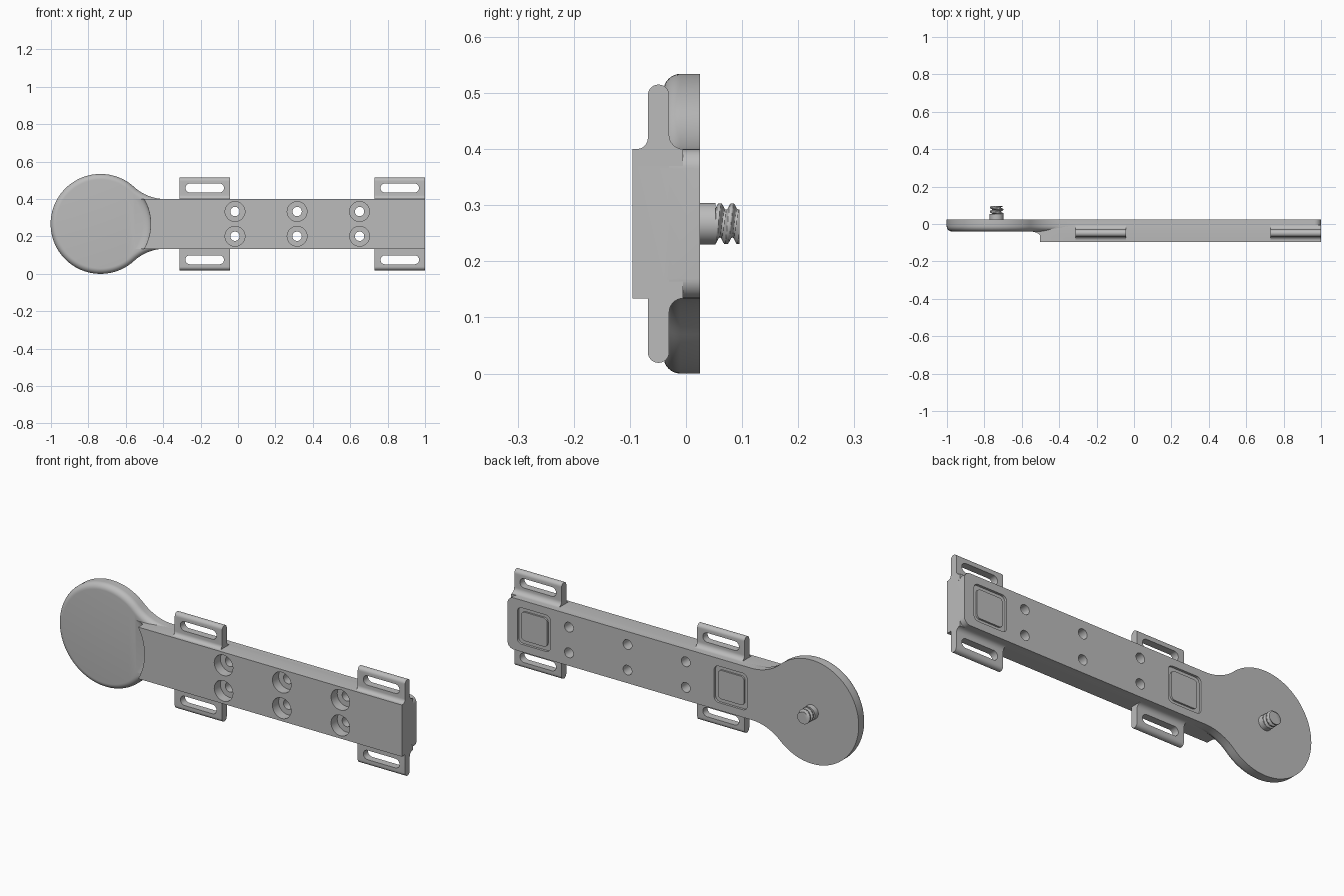
import bpy, bmesh
from math import sin, cos, pi, sqrt, atan2

if "Cube" in bpy.data.objects:
    bpy.data.objects.remove(bpy.data.objects["Cube"])

grey = bpy.data.materials.new("plain grey")
grey.use_nodes = True
colour = (0.5, 0.5, 0.5, 1)
grey.diffuse_color = colour
grey.node_tree.nodes["Principled BSDF"].inputs["Base Color"].default_value = colour

MID, HALF = 0.267, 0.133           # centre height and half height of the arm
FRONT, BACK = -0.095, 0.025
DISC_X, DISC_R = -0.735, 0.267


def loft(name, rings):
    """Closed solid through a stack of matching rings."""
    bm = bmesh.new()
    rows = [[bm.verts.new(p) for p in ring] for ring in rings]
    n = len(rows[0])
    for a, b in zip(rows, rows[1:]):
        for i in range(n):
            j = (i + 1) % n
            bm.faces.new((a[i], a[j], b[j], b[i]))
    bm.faces.new(rows[0])
    bm.faces.new(rows[-1])
    bmesh.ops.recalc_face_normals(bm, faces=bm.faces)
    mesh = bpy.data.meshes.new(name)
    bm.to_mesh(mesh)
    bm.free()
    mesh.materials.append(grey)
    ob = bpy.data.objects.new(name, mesh)
    bpy.context.collection.objects.link(ob)
    return ob


def prism_y(name, pts, y0, y1):
    return loft(name, [[(x, y, z) for x, z in pts] for y in (y0, y1)])


def prism_x(name, pts, x0, x1):
    return loft(name, [[(x, y, z) for y, z in pts] for x in (x0, x1)])


def arc(cx, cz, r, a0, a1, n=8):
    """Points on an arc, angles in degrees."""
    steps = [(a0 + (a1 - a0) * i / n) * pi / 180 for i in range(n + 1)]
    return [(cx + r * cos(t), cz + r * sin(t)) for t in steps]


def rounded(cx, cz, w, h, r):
    pts = []
    for k, (sx, sz) in enumerate(((1, 1), (-1, 1), (-1, -1), (1, -1))):
        pts += arc(cx + sx * (w / 2 - r), cz + sz * (h / 2 - r), r, 90 * k, 90 * k + 90)
    return pts


def lathe(name, profile, cx=DISC_X, n=96):
    """Solid turned about a front-to-back axis, profile as (radius, y)."""
    return loft(name, [[(cx + r * cos(2 * pi * i / n), y, MID + r * sin(2 * pi * i / n))
                        for i in range(n)] for r, y in profile])


def combine(ob, other, operation):
    mod = ob.modifiers.new(operation, 'BOOLEAN')
    mod.operation, mod.object, mod.solver = operation, other, 'EXACT'
    bpy.context.view_layer.objects.active = ob
    bpy.ops.object.modifier_apply(modifier=mod.name)
    bpy.data.objects.remove(other)


# Arm: square front slab and a back slab with rounded end corners
lo, hi = MID - HALF, MID + HALF
body = prism_y("arm_body", [(-0.62, lo), (1, lo), (1, hi), (-0.62, hi)], FRONT, -0.03)
back_pts = [(-0.62, lo)] + arc(0.965, lo + 0.035, 0.035, -90, 0) \
    + arc(0.965, hi - 0.035, 0.035, 0, 90) + [(-0.62, hi)]
combine(body, prism_y("back_slab", back_pts, -0.03, BACK), 'UNION')

# Curved shoulder where the arm steps down to the disc
step = [(0.01, -0.039)] + [(0.212 + 0.056 * sin(t * pi / 16), -0.039 - 0.026 * (1 - cos(t * pi / 16)))
                           for t in range(9)] + [(0.268, -0.13), (0.01, -0.13)]
combine(body, lathe("shoulder_cutter", step), 'DIFFERENCE')


# Disc and flared neck, with a rounded front rim
def paddle(inset):
    flare = 0.244
    dz = HALF + flare
    dx = sqrt((DISC_R + flare) ** 2 - dz ** 2)
    a = atan2(dz, dx) * 180 / pi
    top = [(-0.36, MID + HALF - inset)]
    top += arc(DISC_X + dx, MID + dz, flare + inset, 270, 180 + a, 14)
    top += arc(DISC_X, MID, DISC_R - inset, a, 180, 48)[1:]
    return top + [(x, 2 * MID - z) for x, z in reversed(top[:-1])]


layers = [(0, BACK), (0, -0.01)]
layers += [(0.03 * (1 - cos(t * pi / 16)), -0.01 - 0.03 * sin(t * pi / 16)) for t in range(1, 9)]
disc = loft("disc", [[(x, y, z) for x, z in paddle(d)] for d, y in layers])
combine(body, disc, 'UNION')

# Strap tabs with rounded tips, root fillets and slots
y_front, y_back = -0.068, -0.03
y_mid, tip_r = (y_front + y_back) / 2, (y_back - y_front) / 2
for x0, x1 in ((-0.313, -0.043), (0.73, 1)):
    for up in (1, -1):
        tip = arc(y_mid, MID + 0.248 - tip_r, tip_r, 180, 0, 14)
        root_back = arc(y_back + 0.025, hi + 0.025, 0.025, 180, 270)
        if up == 1:
            root_front = arc(y_front - 0.02, hi + 0.02, 0.02, 270, 360)
        else:
            root_front = [(y_front, hi)]
        pts = [(root_front[0][0], hi - 0.03)] + root_front + tip + root_back
        pts.append((root_back[-1][0], hi - 0.03))
        tab = prism_x("strap_tab", [(y, MID + up * (z - MID)) for y, z in pts], x0, x1)
        slot = rounded((x0 + x1) / 2, MID + up * 0.192, 0.206, 0.048, 0.0239)
        combine(tab, prism_y("slot_cutter", slot, -0.2, 0.2), 'DIFFERENCE')
        combine(body, tab, 'UNION')

# Counterbored bolt holes in two rows
for x in (-0.016, 0.316, 0.65):
    for z in (MID - 0.066, MID + 0.066):
        for r, y in ((0.053, -0.045), (0.025, 0.1)):
            hole = arc(x, z, r, 0, 360, 40)[:-1]
            combine(body, prism_y("hole_cutter", hole, -0.2, y), 'DIFFERENCE')

# Square pad recesses on the back, each with a raised pad
for x in (-0.272, 0.85):
    combine(body, prism_y("pad_cutter", rounded(x, MID, 0.188, 0.188, 0.025), 0.013, 0.1), 'DIFFERENCE')
    combine(body, prism_y("pad", rounded(x, MID, 0.148, 0.148, 0.02), 0, 0.022), 'UNION')

# Mounting screw: plain collar and helical thread
collar = lathe("screw_collar", [(0.037, 0.01), (0.037, 0.053)], n=40)
TURN, PITCH, ROWS = 40, 0.022, 30
rings = []
for k in range(ROWS + 1):
    y = 0.045 + 0.05 * k / ROWS
    ring = []
    for i in range(TURN):
        phase = (y / PITCH - i / TURN) % 1
        r = 0.025 + 0.011 * min(1, max(0, 1.6 - 4 * abs(phase - 0.5)))
        t = 2 * pi * i / TURN
        ring.append((DISC_X + r * cos(t), y, MID + r * sin(t)))
    rings.append(ring)
thread = loft("screw_thread", rings)

for ob in (body, collar, thread):
    bpy.ops.object.select_all(action='DESELECT')
    ob.select_set(True)
    bpy.context.view_layer.objects.active = ob
    bpy.ops.object.shade_smooth_by_angle(angle=0.6)
